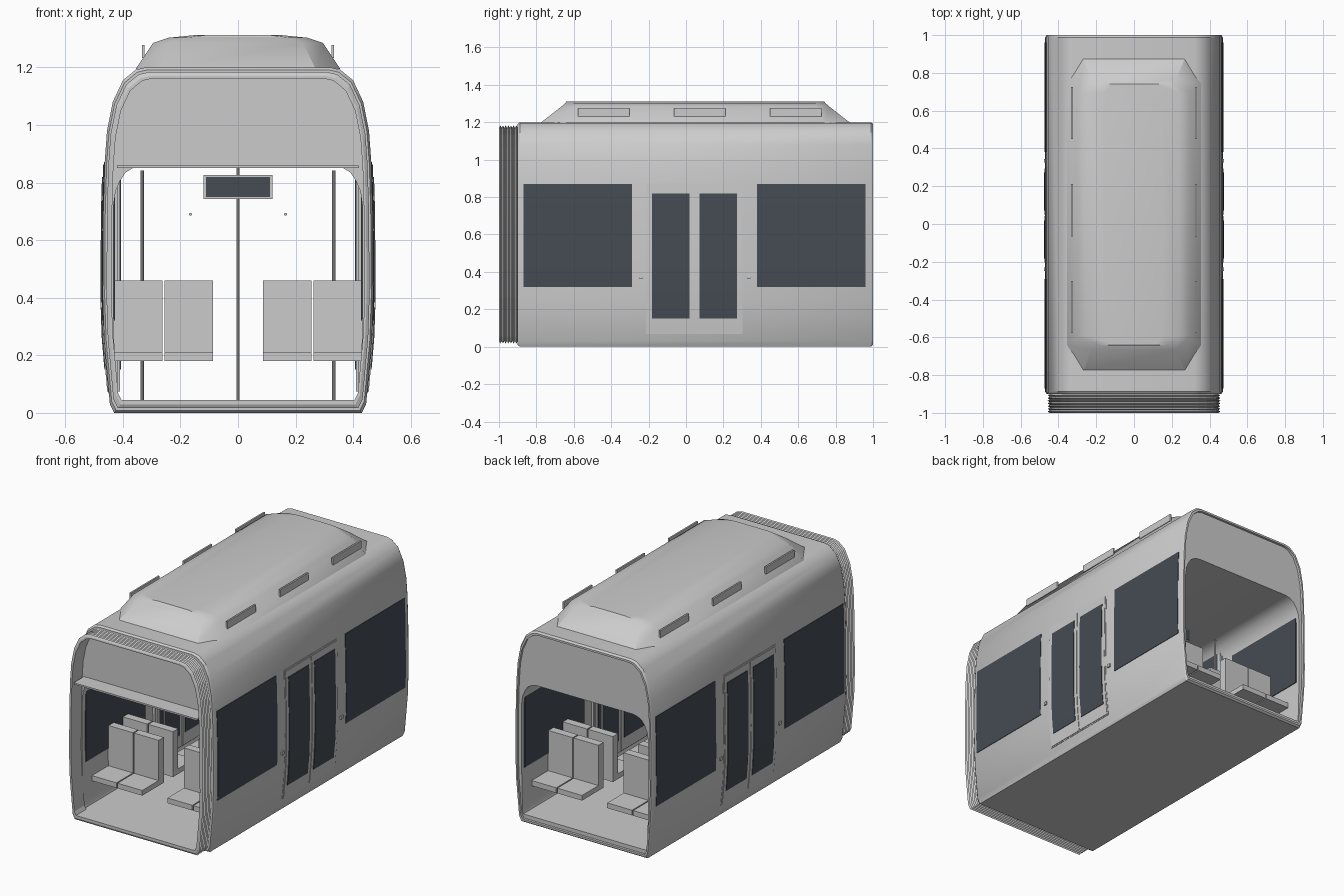
import bpy, bmesh
from mathutils import Vector

if "Cube" in bpy.data.objects:
    bpy.data.objects.remove(bpy.data.objects["Cube"], do_unlink=True)


def material(name, r, g, b):
    m = bpy.data.materials.new(name)
    m.use_nodes = True
    m.diffuse_color = (r, g, b, 1)
    m.node_tree.nodes["Principled BSDF"].inputs["Base Color"].default_value = (r, g, b, 1)
    return m


GREY = material("light grey", .6, .6, .6)
GLASS = material("dark glass", .06, .072, .087)
MID = .05  # middle of the car body along its length


def finish(name, bm, mat, smooth=False):
    bmesh.ops.recalc_face_normals(bm, faces=bm.faces)
    me = bpy.data.meshes.new(name)
    bm.to_mesh(me)
    bm.free()
    me.materials.append(mat)
    ob = bpy.data.objects.new(name, me)
    bpy.context.collection.objects.link(ob)
    if smooth:
        bpy.ops.object.select_all(action='DESELECT')
        ob.select_set(True)
        bpy.context.view_layer.objects.active = ob
        bpy.ops.object.shade_smooth_by_angle(angle=.6)
    return ob


def loft(name, rings, mat, ring_closed=False, caps=False, smooth=False):
    """Skin a list of equal closed loops."""
    bm = bmesh.new()
    loops = [[bm.verts.new(p) for p in r] for r in rings]
    pairs = list(zip(loops, loops[1:]))
    if ring_closed:
        pairs.append((loops[-1], loops[0]))
    for a, b in pairs:
        n = len(a)
        for i in range(n):
            bm.faces.new((a[i], a[(i + 1) % n], b[(i + 1) % n], b[i]))
    if caps:
        bm.faces.new(loops[0])
        bm.faces.new(loops[-1])
    return finish(name, bm, mat, smooth)


def box(name, x, y, z, mat=GREY):
    corners = [[(px, py, pz) for px, py in
                ((x[0], y[0]), (x[1], y[0]), (x[1], y[1]), (x[0], y[1]))] for pz in z]
    return loft(name, corners, mat, caps=True)


def pole(name, a, b, r=.006):
    a, b = Vector(a), Vector(b)
    d = b - a
    bm = bmesh.new()
    bmesh.ops.create_cone(bm, cap_ends=True, segments=10, radius1=r, radius2=r, depth=d.length)
    ob = finish(name, bm, GREY, True)
    ob.location = (a + b) / 2
    ob.rotation_euler = d.to_track_quat('Z', 'Y').to_euler()


# Half profiles, from bottom centre to top centre
OUTER = [(0, 0), (.43, 0), (.445, .03), (.465, .25), (.47, .4), (.468, .7), (.463, .87),
         (.455, .98), (.435, 1.08), (.40, 1.155), (.355, 1.192), (.32, 1.2), (0, 1.2)]
INNER = [(0, .045), (.42, .045), (.425, .06), (.43, .25), (.433, .4), (.433, .6), (.432, .72),
         (.425, .77), (.41, .805), (.39, .835), (.36, .853), (.33, .86), (0, .86)]


def ring(half, y, s=1):
    full = half + [(-x, z) for x, z in half[-2:0:-1]]
    return [(x * s, y, .6 + (z - .6) * s) for x, z in full]


# Car body with a round-cornered passage through it
loft("body_shell", [ring(OUTER, -.9, .985), ring(OUTER, -.888), ring(OUTER, .988),
                    ring(OUTER, 1, .985), ring(OUTER, 1, .965), ring(OUTER, .985, .965),
                    ring(INNER, .985), ring(INNER, -.9)], GREY, ring_closed=True, smooth=True)

# Folded bellows at the front
RIBS = 7
folds = [ring(OUTER, -.9 - .1 * i / (2 * RIBS), .972 if i % 2 else .95)
         for i in range(2 * RIBS + 1)]
loft("bellows", folds + [ring(OUTER, -1, .935), ring(OUTER, -.9, .935)], GREY, ring_closed=True)
box("passage_ledge", (-.42, .42), (-1, -.9), (.85, .86))
box("passage_floor", (-.41, .41), (-1, -.9), (.03, .045))


def wall_x(z):
    for (x0, z0), (x1, z1) in zip(OUTER[1:], OUTER[2:]):
        if z0 <= z <= z1:
            return x0 + (x1 - x0) * (z - z0) / (z1 - z0)


def side_panel(name, side, y, z, lift, inside, mat):
    """Slab whose outer face follows the curved side wall."""
    levels = [z[0] + (z[1] - z[0]) * i / 6 for i in range(7)]
    rings = []
    for h in levels:
        xo = wall_x(h) + lift
        rings.append([(side * px, py, h) for px, py in
                      ((inside, y[0]), (xo, y[0]), (xo, y[1]), (inside, y[1]))])
    loft(name, rings, mat, caps=True, smooth=True)


# Windows, doors and buttons on both sides
for s, tag in ((1, "left"), (-1, "right")):
    for y0, place in ((-.87, "front"), (.38, "rear")):
        side_panel(f"{tag}_{place}_window", s, (y0, y0 + .58), (.32, .87), .003, .427, GLASS)
    side_panel(f"{tag}_door_frame", s, (-.213, .303), (.068, .872), .002, .418, GREY)
    for y0, place in ((-.205, "front"), (.048, "rear")):
        side_panel(f"{tag}_{place}_door", s, (y0, y0 + .247), (.075, .862), .005, .41, GREY)
        c = y0 + .1235
        side_panel(f"{tag}_{place}_door_glass", s, (c - .1, c + .1), (.15, .82), .008, .407, GLASS)
    for y in (-.24, .335):
        box(f"{tag}_door_button", sorted((s * .46, s * .477)), (y - .01, y + .01), (.365, .385))

# Roof unit, an octagonal dome
dome = []
for hx, hy, cx, cy, z in ((.355, .83, .085, .14, 1.195), (.295, .715, .07, .07, 1.285),
                          (.24, .695, .06, .05, 1.303), (.15, .69, .04, .04, 1.312)):
    quarter = [(hx, hy - cy), (hx - cx, hy)]
    pts = (quarter + [(-x, y) for x, y in quarter[::-1]]
           + [(-x, -y) for x, y in quarter] + [(x, -y) for x, y in quarter[::-1]])
    dome.append([(x, y + MID, z) for x, y in pts])
loft("roof_unit", dome, GREY, caps=True, smooth=True)
for s in (1, -1):
    for y in (-.44, .073, .587):
        box("roof_vent", sorted((s * .324, s * .334)), (y - .138, y + .138), (1.232, 1.277))

# Back-to-back seat groups
for group in (-.555, .635):
    for face in (-1, 1):
        for x0, x1 in ((-.43, -.262), (-.255, -.086), (.086, .255), (.262, .43)):
            def span(a, b):
                return sorted((group + face * a, group + face * b))
            box("seat_back", (x0, x1), span(.045, .095), (.18, .46))
            box("seat_cushion", (x0, x1), span(.095, .255), (.18, .212))

# Poles, hand rails and hanging signs
pole("centre_pole", (0, MID, .045), (0, MID, .86))
for s in (1, -1):
    for y in (-.24, .34):
        pole("door_pole", (s * .333, y, .045), (s * .333, y, .842))
    pole("hand_rail", (s * .165, -.21, .69), (s * .165, .3, .69), .005)
    y = MID + s * .3
    box("sign_case", (-.12, .12), (y - .012, y + .012), (.743, .827))
    box("sign_screen", (-.112, .112), sorted((y + s * .01, y + s * .015)), (.75, .82), GLASS)
